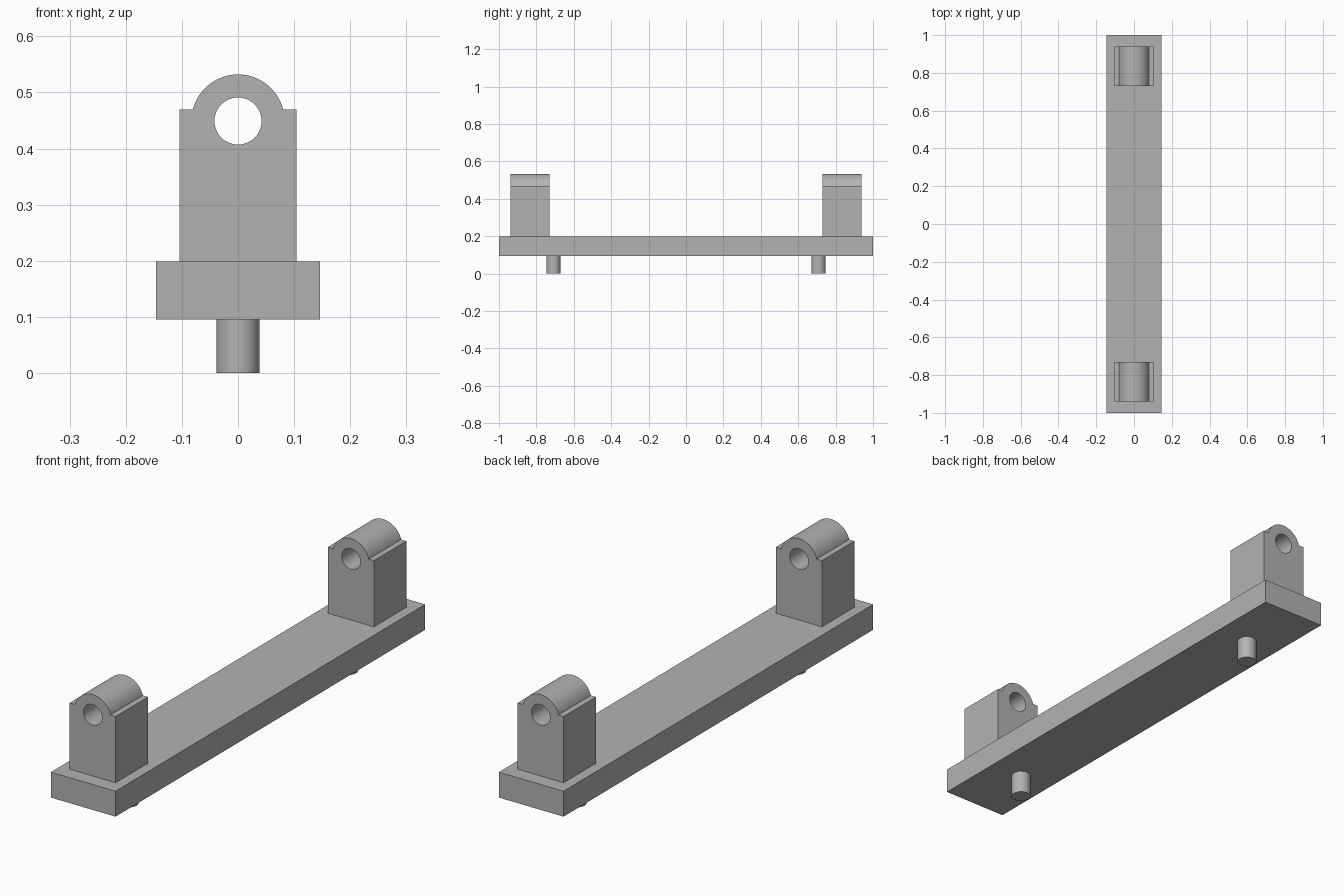
import bpy, bmesh, math
from mathutils import Matrix, Vector

if "Cube" in bpy.data.objects:
    bpy.data.objects.remove(bpy.data.objects["Cube"])

grey = bpy.data.materials.new("plain_grey")
grey.diffuse_color = (0.45, 0.45, 0.45, 1)
grey.use_nodes = True
grey.node_tree.nodes["Principled BSDF"].inputs["Base Color"].default_value = grey.diffuse_color


def finish(bm, name):
    """Turn a bmesh into a smooth-by-angle grey object."""
    bmesh.ops.recalc_face_normals(bm, faces=bm.faces)
    mesh = bpy.data.meshes.new(name)
    bm.to_mesh(mesh)
    bm.free()
    mesh.materials.append(grey)
    obj = bpy.data.objects.new(name, mesh)
    bpy.context.collection.objects.link(obj)
    bpy.ops.object.select_all(action='DESELECT')
    obj.select_set(True)
    bpy.context.view_layer.objects.active = obj
    bpy.ops.object.shade_smooth_by_angle(angle=math.radians(30))
    return obj


def arc(radius, start, end, count, cz):
    """Points (x, z) along an arc, both ends included."""
    return [(radius * math.cos(start + (end - start) * i / count),
             cz + radius * math.sin(start + (end - start) * i / count))
            for i in range(count + 1)]


def base_plate():
    bm = bmesh.new()
    bmesh.ops.create_cube(bm, size=1, matrix=Matrix.Translation((0, 0, 0.147))
                          @ Matrix.Diagonal((0.292, 2.0, 0.104, 1)))
    finish(bm, "base_plate")


def bearing_block(name, y0, y1):
    # Outline: square post, small shoulders, round cap, with a through bore
    cz, cap_r, bore_r, shoulder = 0.449, 0.083, 0.042, 0.47
    a = math.asin((shoulder - cz) / cap_r)
    outline = [(-0.104, 0.199), (0.104, 0.199), (0.104, shoulder)]
    outline += arc(cap_r, a, math.pi - a, 40, cz) + [(-0.104, shoulder)]
    bore = arc(bore_r, 0, 2 * math.pi, 48, cz)[:-1]
    bm = bmesh.new()
    for loop in (outline, bore):
        vs = [bm.verts.new((x, y0, z)) for x, z in loop]
        for i, v in enumerate(vs):
            bm.edges.new((v, vs[(i + 1) % len(vs)]))
    bmesh.ops.triangle_fill(bm, use_beauty=True, edges=bm.edges[:],
                            normal=Vector((0, -1, 0)))
    ext = bmesh.ops.extrude_face_region(bm, geom=bm.faces[:], use_keep_orig=True)
    bmesh.ops.translate(bm, vec=(0, y1 - y0, 0),
                        verts=[g for g in ext["geom"] if isinstance(g, bmesh.types.BMVert)])
    finish(bm, name)


def locating_pin(name, y):
    bm = bmesh.new()
    bmesh.ops.create_cone(bm, cap_ends=True, segments=48, radius1=0.038, radius2=0.038,
                          depth=0.095, matrix=Matrix.Translation((0, y, 0.0475)))
    finish(bm, name)


base_plate()
for side, s in (("front", -1), ("back", 1)):
    bearing_block(side + "_bearing_block", *sorted((s * 0.73, s * 0.939)))
    locating_pin(side + "_locating_pin", s * 0.709)
